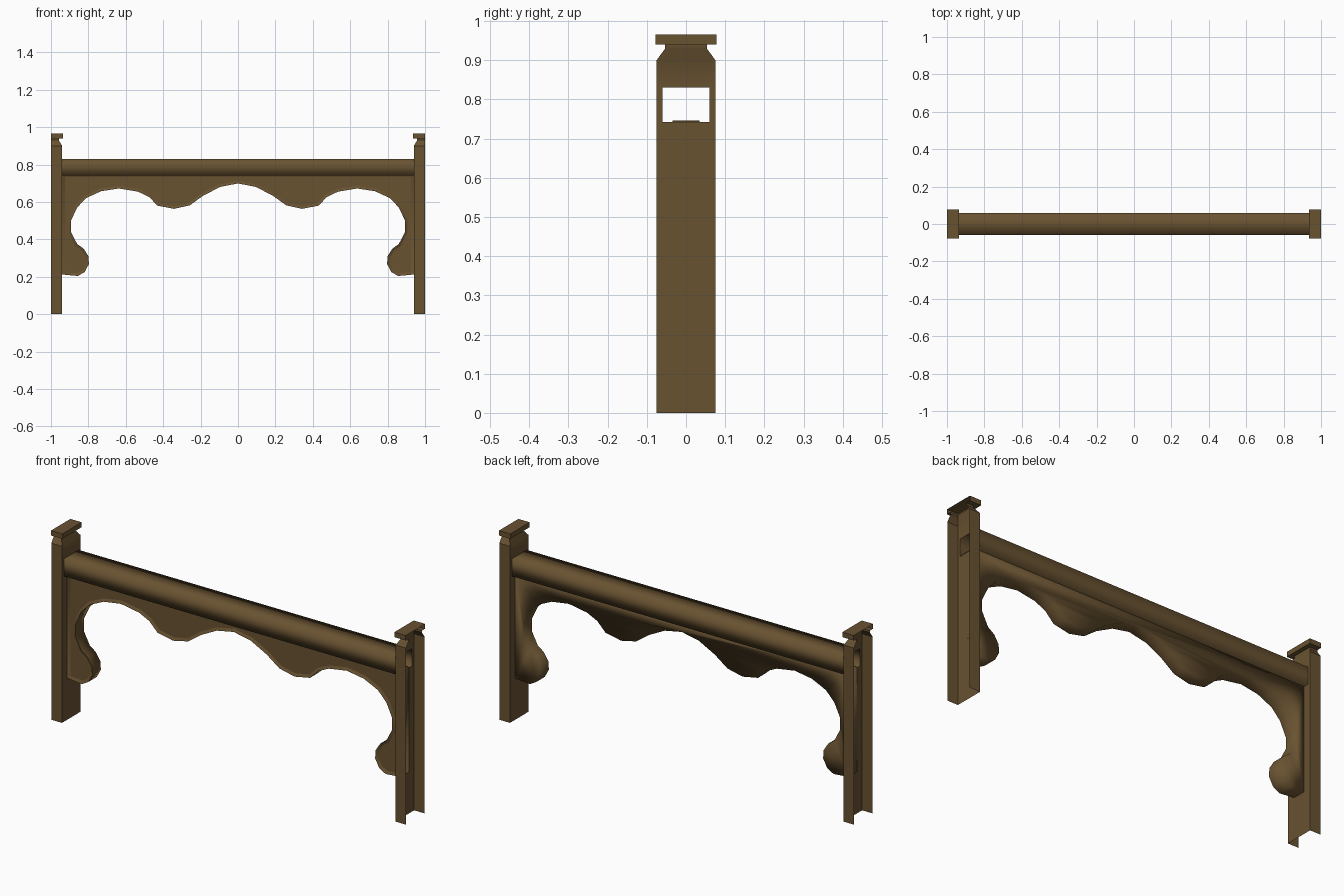
import bpy, bmesh

if "Cube" in bpy.data.objects:
    bpy.data.objects.remove(bpy.data.objects["Cube"])

wood = bpy.data.materials.new("dark_brown_wood")
wood.diffuse_color = (0.14, 0.085, 0.031, 1)
wood.use_nodes = True
wood.node_tree.nodes["Principled BSDF"].inputs["Base Color"].default_value = wood.diffuse_color


def finish(bm, name, smooth_all=False):
    me = bpy.data.meshes.new(name)
    bm.to_mesh(me)
    bm.free()
    me.materials.append(wood)
    ob = bpy.data.objects.new(name, me)
    bpy.context.collection.objects.link(ob)
    if smooth_all:
        for p in me.polygons:
            p.use_smooth = True
    else:
        bpy.ops.object.select_all(action='DESELECT')
        ob.select_set(True)
        bpy.context.view_layer.objects.active = ob
        bpy.ops.object.shade_smooth_by_angle(angle=0.6)
    return ob


def face_front(bm):
    # the first face made is always a front one
    bmesh.ops.recalc_face_normals(bm, faces=bm.faces[:])
    bm.faces.ensure_lookup_table()
    if bm.faces[0].normal.y > 0:
        bmesh.ops.reverse_faces(bm, faces=bm.faces[:])


# posts: open on the outer side, with a hole for the rail and a flat cap
LEVELS = [(0, .075, .94), (.742, .075, .94), (.83, .075, .94), (.9, .075, .94),
          (.93, .053, .958), (.94, .053, .958), (.94, .078, .936), (.965, .078, .936)]


def post(s, name):
    bm = bmesh.new()
    rows = []
    for z, h, x in LEVELS:
        pts = [(1, -h), (x, -h), (x, -h * .8), (x, h * .8), (x, h), (1, h)]
        rows.append([bm.verts.new((s * px, py, z)) for px, py in pts])
    for k, (a, b) in enumerate(zip(rows, rows[1:])):
        for i in range(5):
            if k == 1 and i == 2:
                continue  # rail hole
            bm.faces.new((a[i], a[i + 1], b[i + 1], b[i]))
    bm.faces.new(rows[-1])
    face_front(bm)
    finish(bm, name)


post(-1, "left_post")
post(1, "right_post")

# hollow top rail, open at both ends
bm = bmesh.new()
sec = [(-.06, .742), (-.06, .83), (.06, .83), (.06, .742)]
ends = [[bm.verts.new((x, y, z)) for y, z in sec] for x in (-.94, .94)]
for i in range(4):
    j = (i + 1) % 4
    bm.faces.new((ends[0][i], ends[0][j], ends[1][j], ends[1][i]))
face_front(bm)
finish(bm, "top_rail", True)

# carved panel under the rail: scalloped outline, recessed front
half = [(.096, .68), (.187, .633), (.257, .582), (.342, .563), (.43, .58),
        (.476, .627), (.535, .655), (.637, .672), (.733, .657), (.813, .62),
        (.86, .57), (.893, .5), (.893, .44), (.86, .375), (.825, .35),
        (.80, .31), (.797, .268), (.82, .225), (.856, .204), (.94, .212), (.94, .746)]
outline = [(0, .699)] + half + [(-x, z) for x, z in reversed(half)]
bm = bmesh.new()
T = .034
fr = [bm.verts.new((x, -T, z)) for x, z in outline]
bk = [bm.verts.new((x, T, z)) for x, z in outline]
front = bm.faces.new(fr)
bm.faces.new(list(reversed(bk)))
n = len(fr)
for i in range(n):
    j = (i + 1) % n
    bm.faces.new((fr[i], fr[j], bk[j], bk[i]))
face_front(bm)
rim = list(front.edges)
bmesh.ops.inset_region(bm, faces=[front], thickness=.014, depth=-.007, use_even_offset=True)
for e in rim + list(front.edges):
    e.smooth = False
finish(bm, "carved_panel", True)
